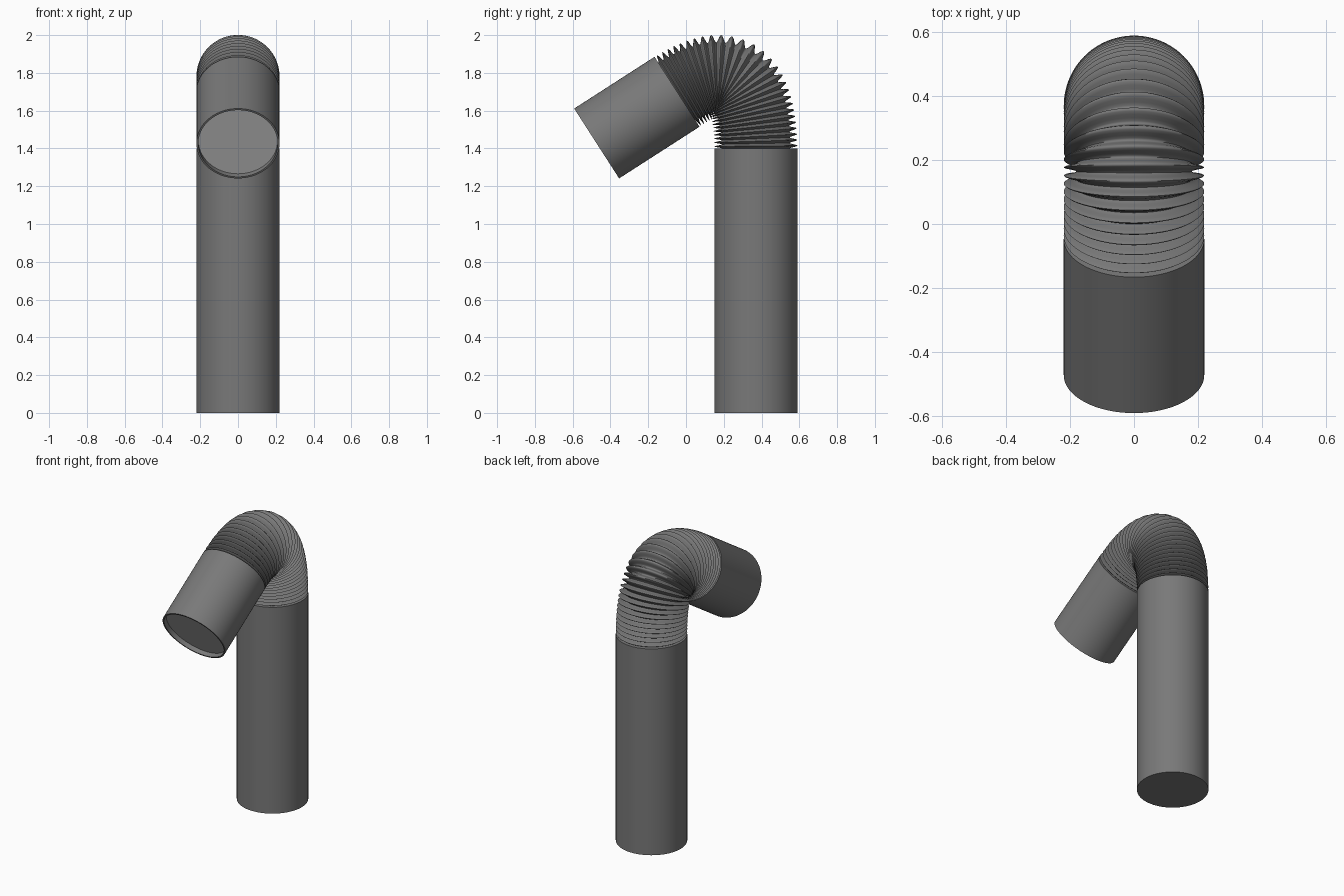
import bpy, bmesh
from math import sin, cos, pi, radians
from mathutils import Vector
from mathutils.geometry import interpolate_bezier

if "Cube" in bpy.data.objects:
    bpy.data.objects.remove(bpy.data.objects["Cube"])

SIDES = 96
R, DEPTH = 0.22, 0.04                    # tube radius, ridge depth
UP = Vector((0, 0, 1))
OUT = Vector((0, -0.841, -0.541))        # direction of the mouth tube
START, FINISH = Vector((0, 0.37, 1.40)), Vector((0, -0.0475, 1.70))

# Centre line of the bend, with running length
pts = interpolate_bezier(START, START + 0.33 * UP, FINISH - 0.35 * OUT, FINISH, 800)
run = [0.0]
for p, q in zip(pts, pts[1:]):
    run.append(run[-1] + (q - p).length)
LENGTH = run[-1]


def path(s):
    """Point and direction on the centre line, s measured from the stem top."""
    if s <= 0:
        return START + s * UP, UP
    if s >= LENGTH - 1e-6:
        return FINISH + (s - LENGTH) * OUT, OUT
    k = next(i for i in range(len(run) - 1) if run[i + 1] >= s)
    d = (pts[k + 1] - pts[k]).normalized()
    return pts[k] + d * (s - run[k]), d


def material(name, value):
    m = bpy.data.materials.new(name)
    m.diffuse_color = (value, value, value, 1)
    m.use_nodes = True
    m.node_tree.nodes["Principled BSDF"].inputs["Base Color"].default_value = m.diffuse_color
    return m


dark = material("dark_plastic", 0.19)


def sweep(name, stations, mat=None, cap_start=False, cap_end=False, angle=35):
    """Skin circles given as (distance along path, radius)."""
    bm = bmesh.new()
    rings = []
    side = Vector((1, 0, 0))
    for s, r in stations:
        p, d = path(s)
        up = d.cross(side)
        rings.append([bm.verts.new(p + r * (side * cos(2 * pi * i / SIDES) + up * sin(2 * pi * i / SIDES)))
                      for i in range(SIDES)])
    for a, b in zip(rings, rings[1:]):
        for i in range(SIDES):
            j = (i + 1) % SIDES
            bm.faces.new((a[i], a[j], b[j], b[i]))
    if cap_start:
        bm.faces.new(rings[0][::-1])
    if cap_end:
        bm.faces.new(rings[-1])
    me = bpy.data.meshes.new(name)
    bm.to_mesh(me)
    bm.free()
    ob = bpy.data.objects.new(name, me)
    bpy.context.collection.objects.link(ob)
    if mat:
        me.materials.append(mat)
    bpy.ops.object.select_all(action='DESELECT')
    bpy.context.view_layer.objects.active = ob
    ob.select_set(True)
    bpy.ops.object.shade_smooth_by_angle(angle=radians(angle))
    return ob


# Long upright tube, closed at the bottom
sweep("lower_tube", [(-1.40, R), (0, R)], dark, cap_start=True)

# Corrugated bend, with shoulders closing on both tubes
RIDGES, STEPS = 28, 10
n = RIDGES * STEPS
ridges = [(LENGTH * k / n, R - DEPTH * (0.5 + 0.5 * cos(2 * pi * k / STEPS))) for k in range(n + 1)]
sweep("corrugated_bend", [(0, R)] + ridges + [(LENGTH, R)], dark, angle=75)

# Short mouth tube with a thin rim
END = LENGTH + 0.506
sweep("upper_tube", [(LENGTH, R), (END, R), (END, R - 0.01), (END - 0.03, R - 0.01)], dark)

# Plain grey disc recessed in the mouth
sweep("mouth_disc", [(END - 0.03, R - 0.01), (END - 0.03, 0.1)], cap_end=True)
